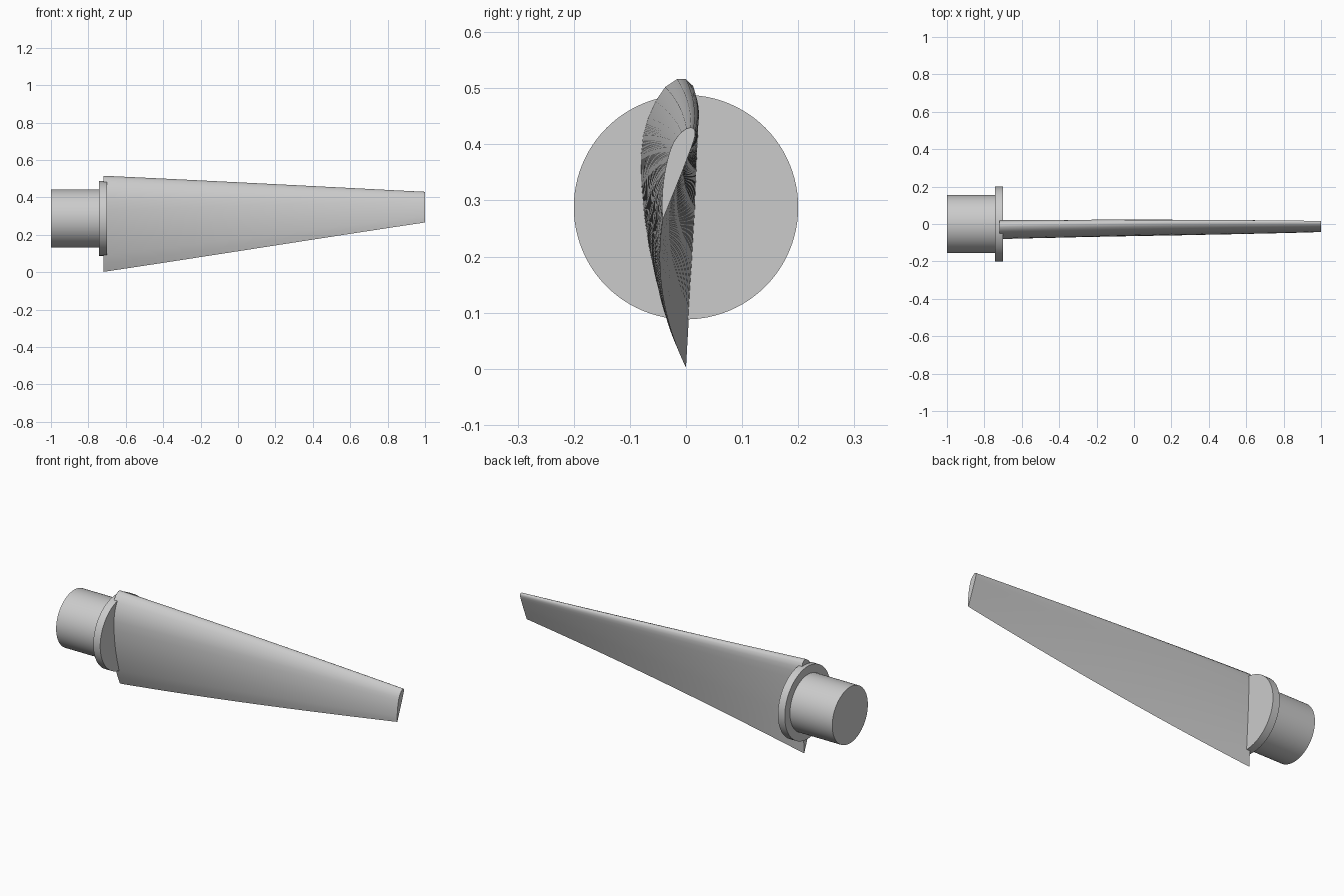
import bpy, bmesh, math
from mathutils import Vector

cube = bpy.data.objects.get("Cube")
if cube:
    bpy.data.objects.remove(cube, do_unlink=True)

AXIS_Z = 0.288                      # height of the shaft axis
ROOT_X, TIP_X = -0.72, 1.0          # blade span
PIVOT_Z = 0.388                     # quarter-chord line the blade twists about
TIP_SCALE, TWIST = 0.333, math.radians(18.7)
STATIONS = 32

grey = bpy.data.materials.new("light grey")
grey.use_nodes = True
grey.diffuse_color = (0.6, 0.6, 0.6, 1)
grey.node_tree.nodes["Principled BSDF"].inputs["Base Color"].default_value = (0.6, 0.6, 0.6, 1)


def finish(obj, angle=30):
    """Give the object its colour and smooth shading with sharp rims."""
    obj.data.materials.append(grey)
    bpy.ops.object.select_all(action="DESELECT")
    obj.select_set(True)
    bpy.context.view_layer.objects.active = obj
    bpy.ops.object.shade_smooth_by_angle(angle=math.radians(angle))


def cylinder(name, radius, x0, x1):
    bpy.ops.mesh.primitive_cylinder_add(
        vertices=96, radius=radius, depth=x1 - x0,
        location=((x0 + x1) / 2, 0, AXIS_Z), rotation=(0, math.pi / 2, 0))
    obj = bpy.context.object
    obj.name = name
    finish(obj)


# Root shaft and its flange
cylinder("root_shaft", 0.155, -1.0, -0.742)
cylinder("root_flange", 0.2, -0.742, -0.7)

# Cambered airfoil at the root as (y, z): trailing edge, suction side, nose, pressure side
airfoil = [
    (0, 0.002), (-0.019, 0.045), (-0.035, 0.09), (-0.054, 0.16), (-0.067, 0.22),
    (-0.075, 0.275), (-0.08, 0.33), (-0.081, 0.38), (-0.077, 0.415), (-0.068, 0.447),
    (-0.055, 0.476), (-0.037, 0.502), (-0.016, 0.516), (0, 0.516), (0.0125, 0.504),
    (0.0195, 0.481), (0.0214, 0.453), (0.021, 0.41), (0.0185, 0.35), (0.016, 0.28),
    (0.011, 0.19), (0.005, 0.09),
]

# Tapered, twisted blade lofted along the span
bm = bmesh.new()
rings = []
for i in range(STATIONS + 1):
    t = i / STATIONS
    scale = 1 + (TIP_SCALE - 1) * t
    c, s = math.cos(TWIST * t), math.sin(TWIST * t)
    ring = []
    for y, z in airfoil:
        v, w = y * scale, (z - PIVOT_Z) * scale
        ring.append(bm.verts.new(Vector((
            ROOT_X + (TIP_X - ROOT_X) * t, v * c + w * s, PIVOT_Z + w * c - v * s))))
    rings.append(ring)
count = len(airfoil)
for a, b in zip(rings, rings[1:]):
    for j in range(count):
        k = (j + 1) % count
        bm.faces.new((a[j], a[k], b[k], b[j]))
bm.faces.new(rings[0])
bm.faces.new(rings[-1])
bmesh.ops.recalc_face_normals(bm, faces=bm.faces)
mesh = bpy.data.meshes.new("blade")
bm.to_mesh(mesh)
bm.free()
blade = bpy.data.objects.new("blade", mesh)
bpy.context.collection.objects.link(blade)
finish(blade, 45)
